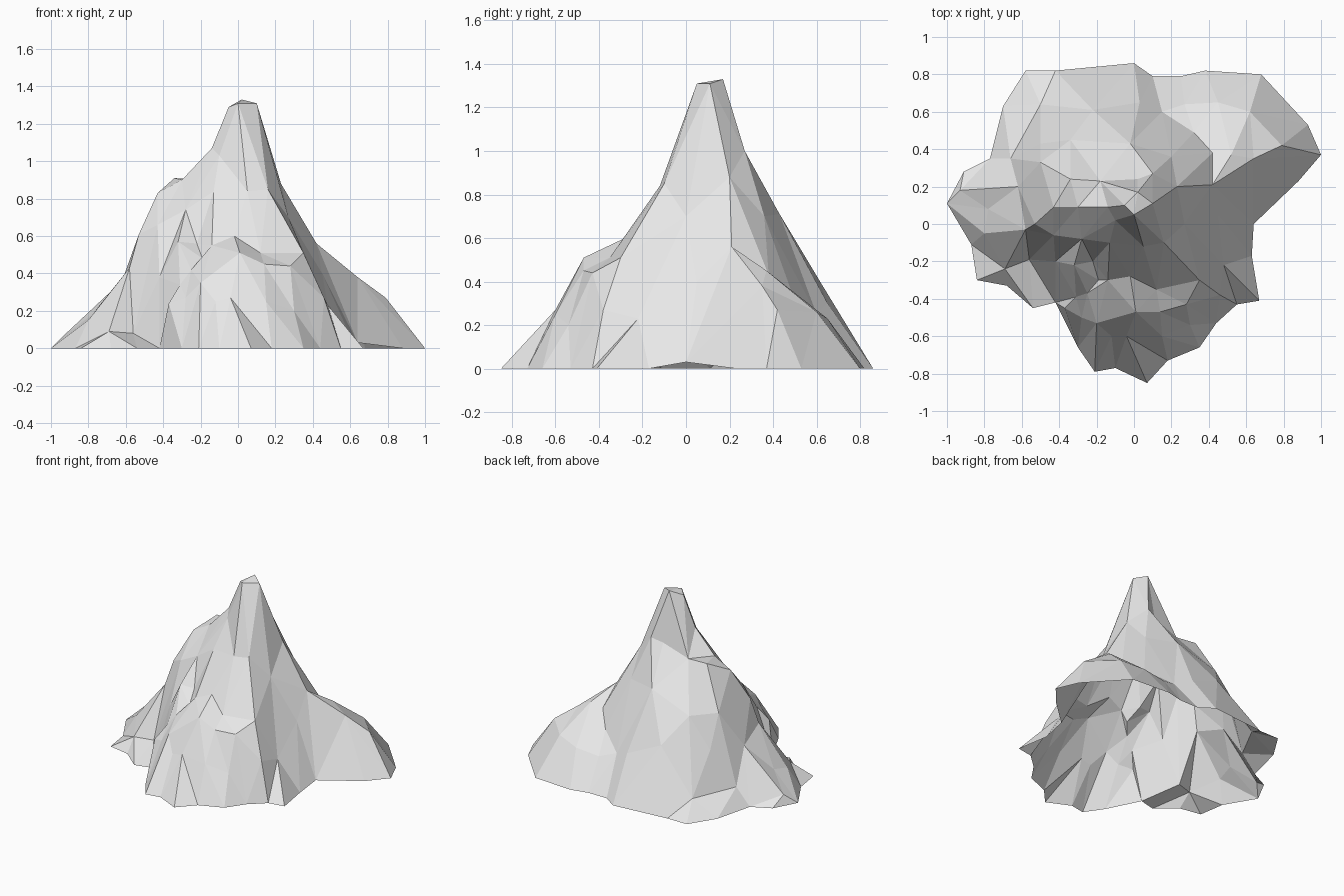
import bpy
import bmesh
from mathutils import Vector
from mathutils.geometry import delaunay_2d_cdt

cube = bpy.data.objects.get("Cube")
if cube:
    bpy.data.objects.remove(cube, do_unlink=True)

points = {}   # ground position -> (index, height)
creases = []  # index pairs that must stay edges


def vertex(x, y, z=0):
    """Return the index of a terrain point, sharing points between lines."""
    return points.setdefault((x, y), (len(points), z))[0]


def crease(*path, closed=False):
    """Add a ridge, gully or rim line to the terrain."""
    ids = [vertex(*point) for point in path]
    creases.extend(zip(ids, ids[1:]))
    if closed:
        creases.append((ids[-1], ids[0]))
    return ids


def scatter(*spots):
    """Add loose terrain points that break up the broad slopes."""
    for spot in spots:
        vertex(*spot)


# Foot of the mountain, counterclockwise from the east tip
foot = crease(
    (1, .37), (.93, .53), (.68, .8), (.38, .82), (.25, .79), (.1, .79),
    (0, .86), (-.42, .82), (-.58, .82), (-.7, .63), (-.77, .35),
    (-.91, .28), (-1, .11), (-.87, -.11), (-.84, -.3), (-.68, -.33),
    (-.54, -.45), (-.42, -.42), (-.3, -.66), (-.21, -.79), (-.1, -.77),
    (.07, -.85), (.18, -.73), (.35, -.66), (.44, -.53), (.55, -.43),
    (.67, -.41), (.63, -.17), (.64, 0, .03), (.88, .23), closed=True)

# Small blunt summit
crease((-.05, .1, 1.29), (0, .05, 1.31), (.1, .11, 1.31), (.02, .17, 1.33), closed=True)

# West ridge with its secondary shoulder
crease((-.05, .1), (-.14, .09, 1.07), (-.3, .09, .9), (-.43, .09, .83),
       (-.53, 0, .61), (-.58, -.03, .43), (-.8, -.05, .15), (-.87, -.11))
crease((-.58, -.03), (-.56, -.19, .08), (-.42, -.42))
crease((-.56, -.19), (-.69, -.24, .09), (-.54, -.45))
crease((-.62, .2, .36), (-.93, .18, .07), (-1, .11))

# North-west shoulder and the gully below it
crease((-.62, .2), (-.5, .33, .62), (-.34, .24, .91), (-.18, .23, .9), (-.02, .43, .71))
crease((-.5, .33), (-.5, .43, .38))
crease((-.34, .45, .6), (-.5, .64, .1), (-.66, .35, .12))

# North ridge
crease((.02, .17), (.02, .24, .97), (-.02, .43), (.03, .65, .3), (.1, .79))

# North-east spur, its two ends and the gully behind it
crease((.1, .11), (.23, .2, .88), (.42, .21, .56), (.64, .35, .38), (1, .37))
crease((.64, .35), (.79, .42, .27), (.93, .53))
crease((.42, .21), (.52, .37, .45), (.62, .6, .26), (.68, .8))
crease((.42, .21), (.42, .38, .43), (.32, .49, .34), (.27, .64, .21), (.25, .79))

# South ridge down to the shelf
crease((0, .05), (-.1, .02, 1.03), (.05, -.12, .84), (-.02, -.28, .6))
crease((-.14, -.3, .55), (-.02, -.28), (.12, -.35, .51), (.28, -.43, .44), (.35, -.3, .51))
crease((-.02, -.28), (.01, -.47, .51), (-.04, -.6, .27), (.07, -.85))
crease((.01, -.47), (.14, -.47, .45), (.28, -.43))
crease((-.2, -.53, .35), (-.21, -.79))

# South-east edges
crease((0, .05), (.16, -.1, .85), (.35, -.3), (.46, -.38, .27), (.55, -.43))
crease((.1, .11), (.27, 0, .7))
crease((.48, -.22, .23), (.67, -.41))

# South-west buttresses
crease((-.1, .02), (-.13, -.1, .84), (-.14, -.3))
crease((-.32, -.22, .57), (-.31, -.39, .34), (-.25, -.37, .42), (-.19, -.3, .48))

# Loose points on the slopes
scatter((-.43, -.06, .66), (-.28, -.08, .74), (-.22, -.2, .56), (-.42, -.2, .38),
        (-.37, -.45, .24), (-.28, -.5, .27), (-.22, .61, .41), (.1, .27, 1),
        (.2, .36, .7), (.15, .6, .25), (.45, .65, .23), (.45, .05, .4),
        (.15, -.6, .25), (.3, -.54, .2), (-.12, -.6, .25), (-.78, .08, .18))

# Triangulate inside the foot outline and lift every point to its height
heights = [height for _, height in points.values()]
flat = [Vector(position) for position in points]
verts, _, faces, sources, _, _ = delaunay_2d_cdt(flat, creases, [foot], 1, 1e-5)

bm = bmesh.new()
for position, source in zip(verts, sources):
    bm.verts.new((position.x, position.y, heights[source[0]]))
bm.verts.ensure_lookup_table()
for face in faces:
    bm.faces.new([bm.verts[i] for i in face])
for face in bm.faces:
    face.normal_update()
    if face.normal.z < 0:
        face.normal_flip()

# Open-bottomed, flat-shaded rock shell
mesh = bpy.data.meshes.new("mountain")
bm.to_mesh(mesh)
bm.free()
mountain = bpy.data.objects.new("mountain", mesh)
bpy.context.collection.objects.link(mountain)

stone = bpy.data.materials.new("pale grey stone")
stone.use_nodes = True
colour = (.8, .8, .8, 1)
stone.diffuse_color = colour
stone.node_tree.nodes["Principled BSDF"].inputs["Base Color"].default_value = colour
mesh.materials.append(stone)
